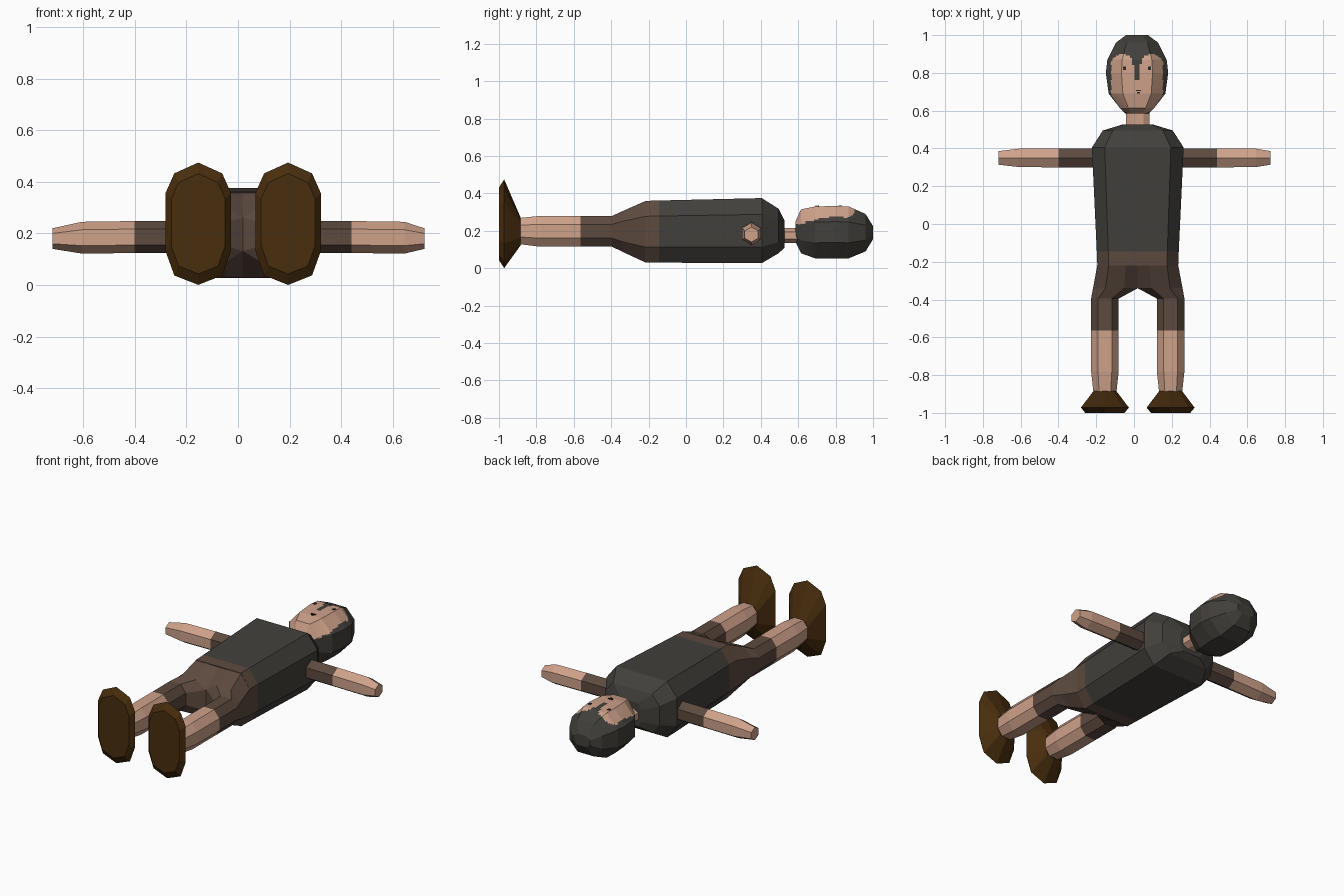
import bpy, bmesh

if "Cube" in bpy.data.objects:
    bpy.data.objects.remove(bpy.data.objects["Cube"])

CX = 0.02  # body axis


def material(name, rgb):
    m = bpy.data.materials.new(name)
    m.diffuse_color = (*rgb, 1)
    m.use_nodes = True
    m.node_tree.nodes["Principled BSDF"].inputs["Base Color"].default_value = m.diffuse_color
    return m


SKIN = material("skin", (0.62, 0.36, 0.255))
GREY = material("charcoal", (0.055, 0.051, 0.044))
BROWN = material("cloth brown", (0.108, 0.068, 0.050))
SHOE = material("shoe brown", (0.065, 0.026, 0.004))
DARK = material("dark detail", (0.03, 0.025, 0.02))


def loft(name, rings, mats, rule=None, cuts=0):
    """Skin a list of rings of points, cap the ends, colour faces by rule(centre)."""
    bm = bmesh.new()
    vs = [[bm.verts.new(p) for p in r] for r in rings]
    n = len(vs[0])
    for a, b in zip(vs, vs[1:]):
        for i in range(n):
            j = (i + 1) % n
            bm.faces.new((a[i], a[j], b[j], b[i]))
    if cuts:
        bmesh.ops.subdivide_edges(bm, edges=bm.edges[:], cuts=cuts, use_grid_fill=True)
    bmesh.ops.holes_fill(bm, edges=[e for e in bm.edges if e.is_boundary], sides=0)
    bmesh.ops.recalc_face_normals(bm, faces=bm.faces[:])
    if rule:
        for f in bm.faces:
            f.material_index = rule(f.calc_center_median())
    me = bpy.data.meshes.new(name)
    bm.to_mesh(me)
    bm.free()
    for m in mats:
        me.materials.append(m)
    ob = bpy.data.objects.new(name, me)
    bpy.context.collection.objects.link(ob)
    return ob


def octagon(cx, y, w, z0, z1, fx=0.72, fz=0.5):
    """Chamfered box section across the y axis."""
    c, h = (z0 + z1) / 2, (z1 - z0) / 2
    pts = [(1, -fz), (1, fz), (fx, 1), (-fx, 1), (-1, fz), (-1, -fz), (-fx, -1), (fx, -1)]
    return [(cx + a * w, y, c + b * h) for a, b in pts]


# Torso: shirt with the shorts' waistband at the bottom
loft("torso", [octagon(CX, y, w, a, b) for y, w, a, b in (
    (-0.22, 0.214, 0.03, 0.36), (-0.145, 0.217, 0.03, 0.362),
    (0.405, 0.243, 0.027, 0.375), (0.495, 0.185, 0.08, 0.318),
    (0.527, 0.08, 0.11, 0.255))],
    [GREY, BROWN], lambda c: 1 if c.y < -0.146 else 0)

# Neck
loft("neck", [octagon(CX, y, 0.062, 0.135, 0.215, 0.5) for y in (0.48, 0.64)], [SKIN])


# Head: hair with a face opening and a central strip
def face_rule(c):
    d = abs(c.x - 0.016)
    if c.y < 0.5855:
        return 1
    low = 0.252 if c.y > 0.64 else 0.235
    top = 0.9 - 10 * (d - 0.075) ** 2
    strip = c.y > 0.765 and d < 0.02 + max(0, c.y - 0.85) * 0.4
    return 1 if c.z > low and d < 0.137 and c.y < top and not strip else 0


loft("head", [octagon(0.016, y, w, a, b, 0.5, 0.4) for y, w, a, b in (
    (0.585, 0.062, 0.14, 0.25), (0.615, 0.092, 0.08, 0.315),
    (0.69, 0.15, 0.053, 0.33), (0.80, 0.165, 0.053, 0.333),
    (0.87, 0.157, 0.053, 0.33), (0.96, 0.112, 0.09, 0.29),
    (1.0, 0.058, 0.155, 0.225))],
    [GREY, SKIN], face_rule, 11)


# Eyes and mouth plates
def plate(name, x, y, w, h):
    pts = [(x - w, y - h), (x + w, y - h), (x + w, y + h), (x - w, y + h)]
    loft(name, [[(a, b, z) for a, b in pts] for z in (0.328, 0.335)], [DARK])


for side, s in (("left", -1), ("right", 1)):
    plate(side + "_eye", 0.016 + s * 0.066, 0.825, 0.008, 0.009)
plate("upper_lip", 0.024, 0.707, 0.014, 0.003)
plate("lower_lip", 0.024, 0.695, 0.009, 0.003)


# Arms, legs and feet on both sides
def hexagon(x, w, z0, z1):
    c, h = (z0 + z1) / 2, (z1 - z0) / 2
    return [(x, 0.35 + a * w, c + b * h) for a, b in
            ((0, 1), (1, 0.5), (1, -0.5), (0, -1), (-1, -0.5), (-1, 0.5))]


FOOT = [(0, 0.237), (0.093, 0.195), (0.127, 0.118), (0.127, -0.105), (0.093, -0.2),
        (0, -0.237), (-0.093, -0.2), (-0.127, -0.105), (-0.127, 0.118), (-0.093, 0.195)]

for side, s in (("left", -1), ("right", 1)):
    # Arm: sleeve, bare forearm, tapered hand
    loft(side + "_arm", [hexagon(CX + s * x, w, a, b) for x, w, a, b in (
        (0.15, 0.05, 0.125, 0.25), (0.42, 0.05, 0.124, 0.248),
        (0.625, 0.049, 0.122, 0.245), (0.72 - s * 0.018, 0.036, 0.14, 0.22))],
        [BROWN, SKIN], lambda c: 1 if abs(c.x - CX) > 0.421 else 0)

    # Hip half joins its mirror at the body axis and narrows into the leg
    def hip(y, w, z0, z1, inner):
        c, h = (z0 + z1) / 2, (z1 - z0) / 2
        pts = [(1, -0.5), (1, 0.5), (0.72, 1), (0.3, 1), (0, inner), (0, -inner),
               (0.3, -1), (0.72, -1)]
        return [(CX + s * a * w, y, c + b * h) for a, b in pts]

    def leg(y, w, z0, z1):
        ring = octagon(0, y, w, z0, z1, 0.5, 0.45)
        return [(CX + s * (0.174 + x), yy, z) for x, yy, z in ring]

    loft(side + "_leg", [
        hip(-0.215, 0.2135, 0.03, 0.36, 1), hip(-0.34, 0.237, 0.088, 0.305, 0.6),
        leg(-0.395, 0.073, 0.115, 0.28), leg(-0.565, 0.073, 0.115, 0.28),
        leg(-0.78, 0.073, 0.115, 0.28), leg(-0.9, 0.06, 0.13, 0.268)],
        [BROWN, SKIN], lambda c: 1 if c.y < -0.566 else 0)

    # Foot: flared shoe with a bevelled sole
    loft(side + "_shoe", [[(CX + s * 0.174 + x * kx, y, 0.2375 + dz + z * kz) for x, z in FOOT]
                          for y, kx, kz, dz in ((-0.885, 0.48, 0.32, -0.04),
                                                (-0.972, 1, 1, 0), (-1.0, 0.82, 0.82, 0))],
         [SHOE])
